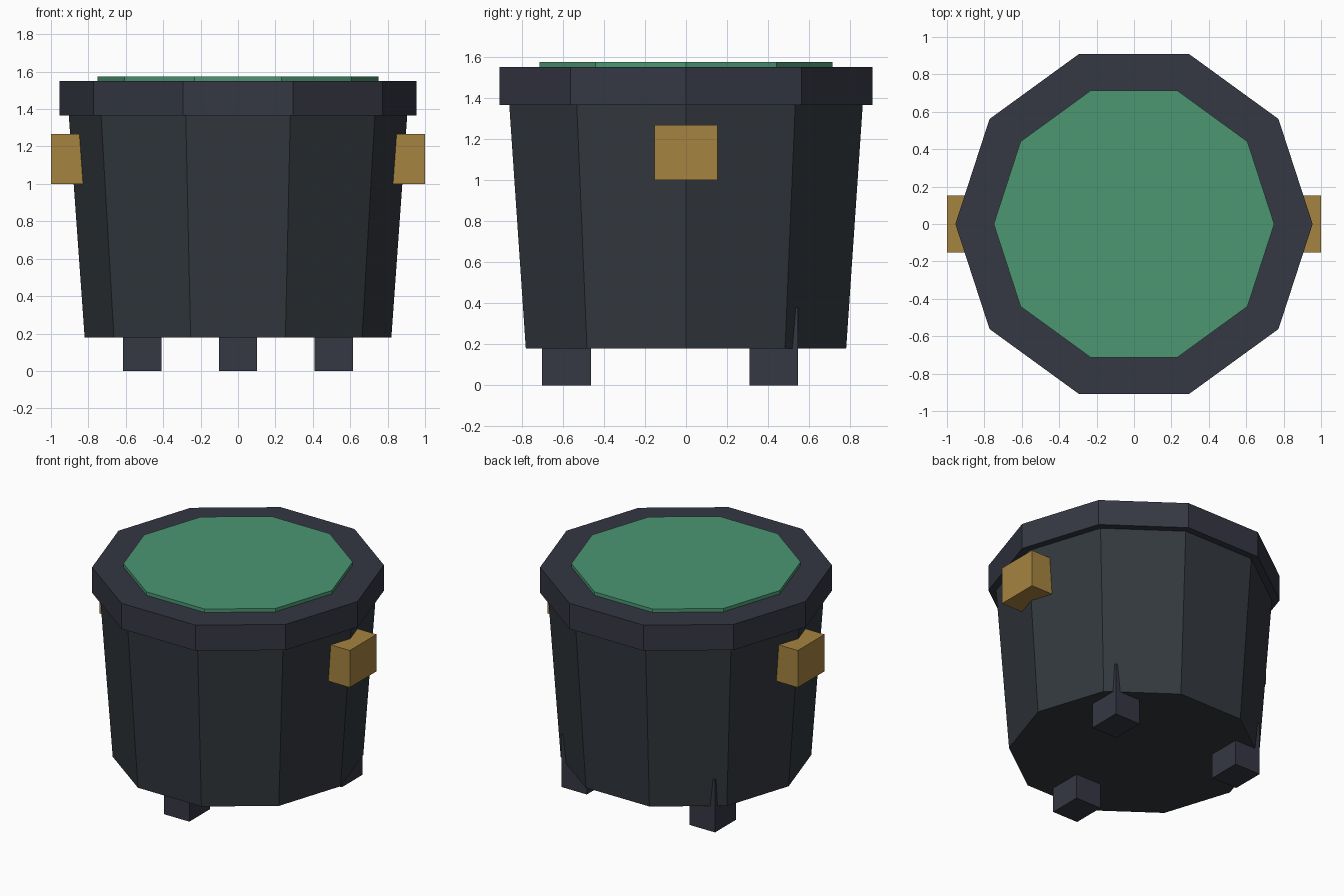
import bpy
from math import radians

if "Cube" in bpy.data.objects:
    bpy.data.objects.remove(bpy.data.objects["Cube"])


def material(name, color):
    m = bpy.data.materials.new(name)
    m.diffuse_color = (*color, 1)
    m.use_nodes = True
    m.node_tree.nodes["Principled BSDF"].inputs["Base Color"].default_value = m.diffuse_color
    return m


iron = material("dark_iron", (0.033, 0.040, 0.048))
slate = material("slate", (0.035, 0.038, 0.056))
brass = material("brass", (0.38, 0.23, 0.052))
green = material("green_liquid", (0.072, 0.31, 0.17))


def decagon(name, r_bottom, r_top, z0, z1, mat):
    """Ten-sided drum with a corner pointing along +x."""
    bpy.ops.mesh.primitive_cone_add(
        vertices=10, radius1=r_bottom, radius2=r_top, depth=z1 - z0,
        location=(0, 0, (z0 + z1) / 2), rotation=(0, 0, radians(90)))
    ob = bpy.context.object
    bpy.ops.object.transform_apply(rotation=True)
    ob.name = name
    ob.data.materials.append(mat)


def box(name, center, size, mat):
    bpy.ops.mesh.primitive_cube_add(size=1, location=center)
    ob = bpy.context.object
    ob.name = name
    ob.scale = size
    bpy.ops.object.transform_apply(location=False, scale=True)
    ob.data.materials.append(mat)


# Tapered pot, overhanging rim and the liquid surface
decagon("pot_body", 0.82, 0.905, 0.18, 1.37, iron)
decagon("rim", 0.955, 0.955, 1.365, 1.55, slate)
decagon("liquid", 0.75, 0.75, 1.50, 1.575, green)

# Side handles
for side, s in (("left", -1), ("right", 1)):
    box(f"{side}_handle", (s * 0.9, 0, 1.133), (0.2, 0.306, 0.267), brass)

# Three feet, the rear pair poking slightly through the pot wall
for name, x, y in (("front", 0, -0.582), ("back_left", -0.512, 0.427),
                   ("back_right", 0.512, 0.427)):
    box(f"{name}_foot", (x, y, 0.19), (0.204, 0.238, 0.38), slate)
